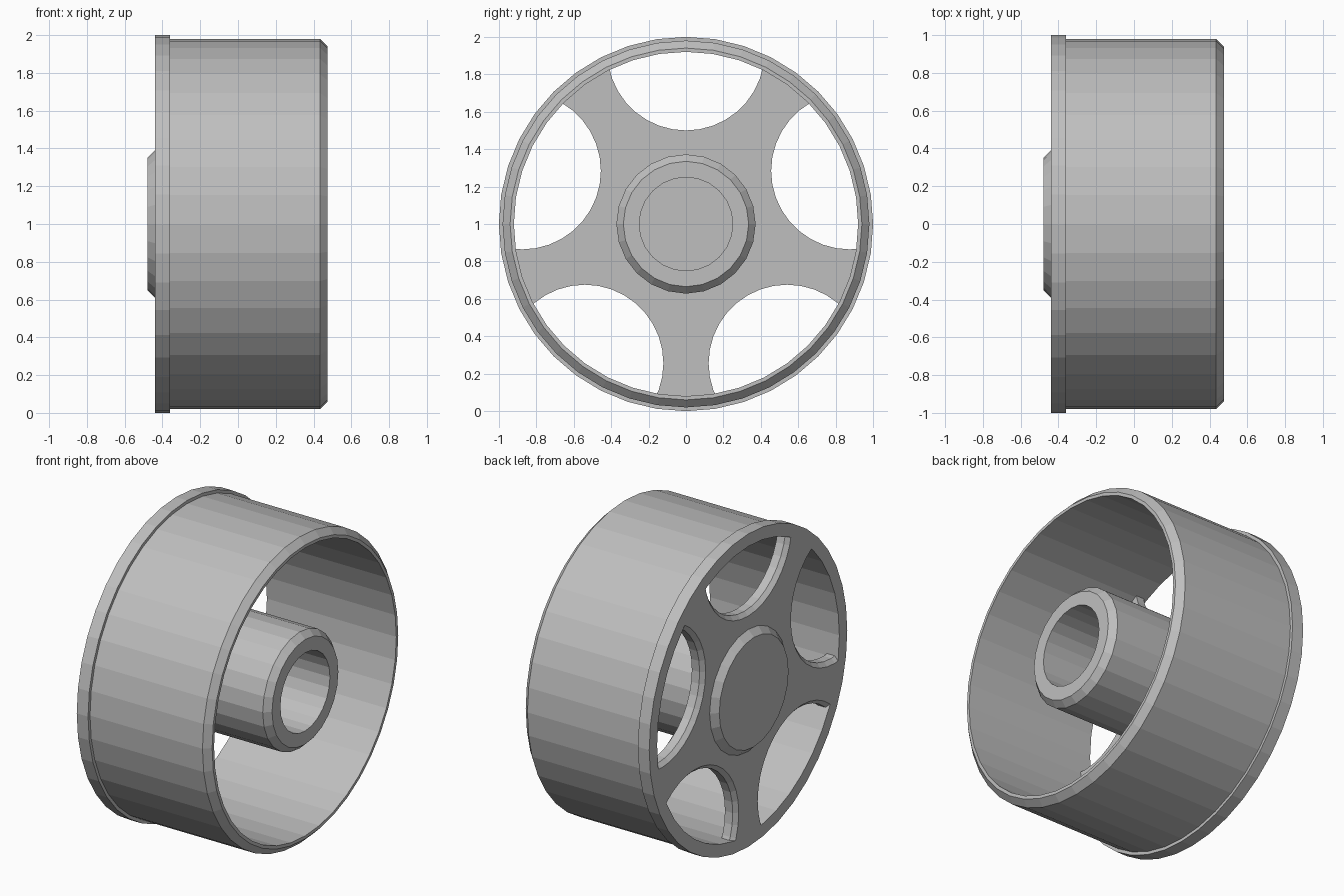
import bpy, bmesh, math
from mathutils import Vector, Matrix

cube = bpy.data.objects.get("Cube")
if cube:
    bpy.data.objects.remove(cube, do_unlink=True)

grey = bpy.data.materials.new("plain_grey")
grey.use_nodes = True
grey.diffuse_color = (0.52, 0.52, 0.52, 1)
grey.node_tree.nodes["Principled BSDF"].inputs["Base Color"].default_value = (0.52, 0.52, 0.52, 1)

AXLE = Vector((0, 0, 1))
BACK, INNER = -0.44, -0.36      # outer and inner faces of the spoked disc
RIM_IN = 0.92


def lathe(bm, profile, sides, centre, closed=False):
    """Spin (x, radius) points about an axis parallel to x."""
    verts = [bm.verts.new(centre + Vector((x, 0, r))) for x, r in profile]
    pairs = list(zip(verts, verts[1:]))
    if closed:
        pairs.append((verts[-1], verts[0]))
    edges = [bm.edges.new(p) for p in pairs]
    bmesh.ops.spin(bm, geom=verts + edges, cent=centre, axis=(1, 0, 0),
                   angle=math.tau, steps=sides, use_duplicate=False)


def finish(bm, name):
    bmesh.ops.remove_doubles(bm, verts=bm.verts[:], dist=0.0001)
    bmesh.ops.recalc_face_normals(bm, faces=bm.faces[:])
    mesh = bpy.data.meshes.new(name)
    bm.to_mesh(mesh)
    bm.free()
    mesh.materials.append(grey)
    obj = bpy.data.objects.new(name, mesh)
    bpy.context.collection.objects.link(obj)
    return obj


# Rim barrel with a raised flange and a chamfered open edge
bm = bmesh.new()
lathe(bm, [(BACK, RIM_IN), (BACK, 1), (INNER, 1), (INNER, 0.98), (0.435, 0.98),
           (0.475, 0.94), (0.475, RIM_IN)], 40, AXLE, closed=True)
finish(bm, "rim")

# Hub tube with blind bore and a tapered cap on the outer face
bm = bmesh.new()
lathe(bm, [(-0.48, 0), (-0.48, 0.35), (BACK, 0.39), (-0.42, 0.39), (-0.42, 0.372),
           (0.435, 0.372), (0.475, 0.335), (0.475, 0.25), (INNER, 0.25), (INNER, 0)],
      24, AXLE)
finish(bm, "hub")

# Disc that becomes the five spokes
bm = bmesh.new()
lathe(bm, [(BACK, 0), (BACK, RIM_IN), (INNER, RIM_IN), (INNER, 0)], 40, AXLE)
spokes = finish(bm, "spokes")

# Round cutters with a flared outer end, for chamfered openings
bm = bmesh.new()
hole, bevel = 0.42, 0.025
for i in range(5):
    turn = Matrix.Rotation(i * math.tau / 5, 3, 'X')
    centre = AXLE + turn @ Vector((0, 0, 0.92))
    lathe(bm, [(-0.5, 0), (-0.5, hole + bevel + 0.06), (BACK + bevel, hole),
               (-0.3, hole), (-0.3, 0)], 36, centre)
cutter = finish(bm, "opening_cutter")
cutter.hide_render = True

cut = spokes.modifiers.new("openings", 'BOOLEAN')
cut.operation = 'DIFFERENCE'
cut.solver = 'EXACT'
cut.object = cutter
bpy.context.view_layer.objects.active = spokes
bpy.ops.object.modifier_apply(modifier=cut.name)
bpy.data.objects.remove(cutter, do_unlink=True)
